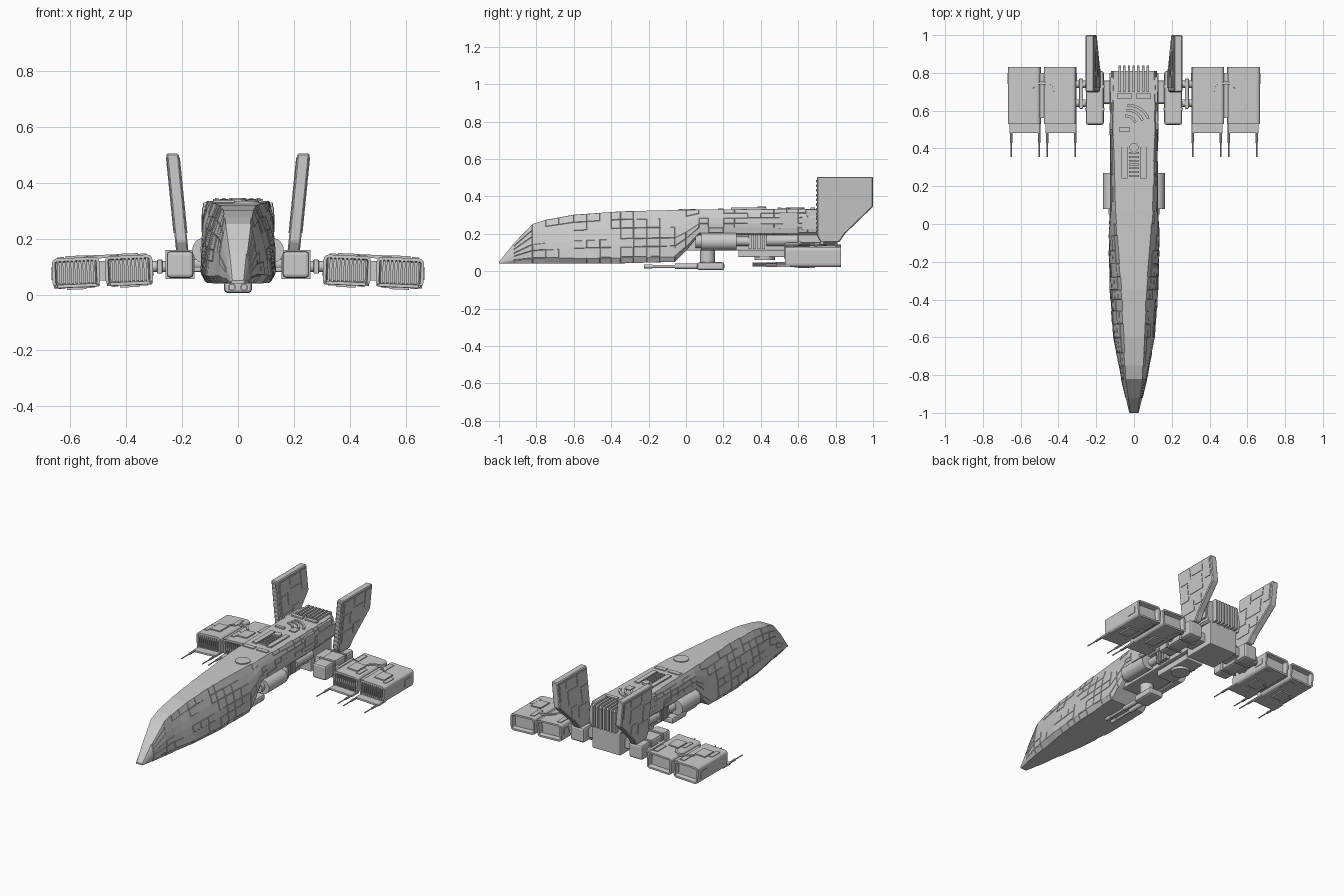
import bpy, bmesh, math, random
from mathutils import Vector, Matrix

if "Cube" in bpy.data.objects:
    bpy.data.objects.remove(bpy.data.objects["Cube"])

random.seed(4)
TILT = Matrix.Translation((.485, 0, .083)) @ Matrix.Rotation(math.radians(2.5), 4, 'Y') @ Matrix.Translation((-.485, 0, -.083))
SHEAR = Matrix(((1, 0, .1, -.016), (0, 1, 0, 0), (0, 0, 1, 0), (0, 0, 0, 1)))


def finish(name, bm, mirror=False, smooth=False, mat=None):
    if mat:
        bm.transform(mat)
    bmesh.ops.recalc_face_normals(bm, faces=bm.faces)
    me = bpy.data.meshes.new(name)
    bm.to_mesh(me)
    bm.free()
    if smooth:
        me.polygons.foreach_set('use_smooth', [True] * len(me.polygons))
        me.set_sharp_from_angle(angle=math.radians(35))
    ob = bpy.data.objects.new(name, me)
    bpy.context.collection.objects.link(ob)
    if mirror:
        ob.modifiers.new('mirror', 'MIRROR').use_mirror_merge = False
    return ob


def add_box(bm, x0, x1, y0, y1, z0, z1):
    m = Matrix.Translation(((x0 + x1) / 2, (y0 + y1) / 2, (z0 + z1) / 2)) @ Matrix.Diagonal((x1 - x0, y1 - y0, z1 - z0, 1))
    return bmesh.ops.create_cube(bm, size=1, matrix=m)['verts']


def boxes(name, dims, bevel=0, **kw):
    bm = bmesh.new()
    for d in dims:
        add_box(bm, *d)
    if bevel:
        bmesh.ops.bevel(bm, geom=bm.edges[:], offset=bevel, segments=2, profile=.5, affect='EDGES')
    return finish(name, bm, **kw)


def rods(name, items, n=20, **kw):
    """Cylinders given as (start, end, radius)."""
    bm = bmesh.new()
    for a, b, r in items:
        a, b = Vector(a), Vector(b)
        rot = (b - a).to_track_quat('Z', 'Y').to_matrix().to_4x4()
        bmesh.ops.create_cone(bm, cap_ends=True, segments=n, radius1=r, radius2=r, depth=(b - a).length,
                              matrix=Matrix.Translation((a + b) / 2) @ rot)
    return finish(name, bm, smooth=True, **kw)


def prism(name, yz, x0, x1, bevel=0, **kw):
    bm = bmesh.new()
    f = bm.faces.new([bm.verts.new((x0, y, z)) for y, z in yz])
    r = bmesh.ops.extrude_face_region(bm, geom=[f])
    bmesh.ops.translate(bm, vec=(x1 - x0, 0, 0), verts=[v for v in r['geom'] if isinstance(v, bmesh.types.BMVert)])
    if bevel:
        bmesh.ops.bevel(bm, geom=bm.edges[:], offset=bevel, segments=1, affect='EDGES')
    return finish(name, bm, **kw)


def arc(name, cx, cy, r, w, a0, a1, z0, z1, n=14, **kw):
    """Flat ring sector."""
    bm = bmesh.new()
    rows = []
    for i in range(n + 1):
        a = math.radians(a0 + (a1 - a0) * i / n)
        rows.append([bm.verts.new((cx + q * math.cos(a), cy + q * math.sin(a), z))
                     for q, z in ((r, z0), (r + w, z0), (r + w, z1), (r, z1))])
    for p, q in zip(rows, rows[1:]):
        for k in range(4):
            bm.faces.new((p[k], p[(k + 1) % 4], q[(k + 1) % 4], q[k]))
    bm.faces.new(rows[0])
    bm.faces.new(rows[-1])
    return finish(name, bm, **kw)


# Hull loft: y, bottom z, bottom half width, chine z, chine half width, top z, top half width
KEYS = [(-1, .04, .02, .043, .024, .05, .02), (-.92, .04, .035, .06, .044, .15, .03),
        (-.82, .04, .05, .07, .068, .252, .044), (-.75, .04, .06, .07, .08, .275, .047),
        (-.6, .04, .085, .07, .11, .302, .053), (-.35, .042, .11, .075, .127, .32, .065),
        (-.06, .05, .118, .08, .134, .327, .088), (.0, .11, .115, .13, .13, .328, .092),
        (.07, .195, .11, .205, .122, .33, .098), (.4, .195, .11, .205, .12, .332, .106),
        (.7, .195, .11, .205, .12, .334, .11), (.81, .195, .1, .205, .115, .334, .105)]


def section(y):
    for a, b in zip(KEYS, KEYS[1:]):
        if y <= b[0] + 1e-6:
            t = (y - a[0]) / (b[0] - a[0])
            return [p + (q - p) * t for p, q in zip(a, b)]


ys = sorted({k[0] for k in KEYS} | {-.68, -.53, -.46, -.4, -.28, -.21, -.14, .12, .2, .26, .33, .47, .54, .6, .65, .75})
bm = bmesh.new()
rings = []
for y in ys:
    _, zb, wb, zm, wm, zt, wt = section(y)
    half = [(wb, zb)] + [(wm + (wt - wm) * t + .1 * wm * math.sin(math.pi * t), zm + (zt - zm) * t)
                         for t in (0, .22, .4, .63, .82, 1)]
    rings.append([bm.verts.new((x, y, z)) for x, z in half + [(-x, z) for x, z in half[::-1]]])
for p, q in zip(rings, rings[1:]):
    for k in range(len(p)):
        j = (k + 1) % len(p)
        bm.faces.new((p[k], p[j], q[j], q[k]))
bm.faces.new(rings[0])
bm.faces.new(rings[-1])
bmesh.ops.recalc_face_normals(bm, faces=bm.faces)
# Raised armour plates on the flanks
plates = [f for f in bm.faces if abs(f.normal.x) > .5 and -.9 < f.calc_center_median().y < .8 and random.random() < .5]
bmesh.ops.inset_individual(bm, faces=plates, thickness=.003, depth=.0025)
finish('hull', bm)

# Recessed keel, belly machinery and rear cross beam
boxes('keel', [(-.085, .085, -.03, .76, .11, .2), (-.06, .06, .28, .55, .075, .12)], .006)
boxes('rear_beam', [(-.1, .1, .6, .81, .05, .2), (-.17, .17, .64, .76, .08, .14)], .006)
boxes('belly_clamps', [(.08, .112, .335 + i * .024, .35 + i * .024, .12, .2) for i in range(4)], mirror=True)
rods('side_tanks', [((.118, .08, .158), (.118, .27, .158), .046), ((.09, .43, .165), (.09, .6, .165), .03),
                    ((.095, .27, .16), (.095, .34, .16), .025), ((.1, .05, .16), (.1, .08, .16), .035)], 24, mirror=True)
rods('belly_disc', [((0, .42, .06), (0, .42, .08), .055)], 28)

# Top deck: frame with ladder, hatch, ducts
boxes('deck_frame', [(-.065, -.035, .24, .43, .325, .34), (.035, .065, .24, .43, .325, .34)] +
      [(-.026, .026, .25 + i * .02, .26 + i * .02, .325, .341) for i in range(7)])
rods('deck_hatches', [((.03, .005, .322), (.03, .005, .334), .045), ((0, .405, .325), (0, .405, .345), .024)], 28)
boxes('deck_plates', [(-.09, -.01, .17, .2, .325, .336), (.01, .085, .17, .2, .325, .336),
                      (-.09, -.01, .665, .69, .33, .342), (.01, .09, .665, .69, .33, .342),
                      (-.08, -.02, .49, .51, .325, .342), (.02, .06, .49, .54, .325, .339)])
for r in (.045, .075, .1):
    arc('deck_duct', -.055 + r * .3, .52, r, .014, 20, 95, .325, .342)

# Rear shoulder blocks and cooling ribs wrapping over the stern
boxes('shoulder_block', [(.1, .13, .62, .8, .22, .29), (.1, .128, .5, .6, .225, .315), (.1, .125, .64, .78, .295, .33)], .004, mirror=True)
for i in range(7):
    x = -.083 + i * .025
    prism('stern_rib', [(.7, .33), (.7, .346), (.83, .346), (.84, .335), (.84, .2), (.8, .2), (.8, .33)], x, x + .013)

# Ventral twin-gun turret
boxes('turret', [(-.05, .05, .06, .205, .006, .048)], .012)
rods('turret_guns', [((0, .115, .04), (0, .115, .115), .04)] +
     [i for s in (-1, 1) for i in (((s * .022, -.22, .026), (s * .022, .08, .026), .008),
                                   ((s * .022, -.06, .026), (s * .022, .08, .026), .014),
                                   ((s * .022, -.225, .026), (s * .022, -.18, .026), .011))], 16)

# Wing root blocks and struts
boxes('wing_root', [(.16, .255, .525, .81, .06, .155)], .012, mirror=True)
boxes('root_collar', [(.155, .26, .6, .615, .055, .16), (.155, .26, .72, .735, .055, .16)], mirror=True)
rods('struts', [((.25, .64, .1), (.32, .64, .1), .02), ((.25, .74, .1), (.32, .74, .1), .02),
                ((.11, .66, .11), (.17, .66, .11), .025)], mirror=True)
boxes('strut_sleeve', [(.27, .29, .61, .77, .075, .125)], .004, mirror=True)

# Tail fins
prism('tail_fin', [(.7, .505), (1, .505), (1, .345), (.85, .2), (.82, .155), (.72, .155), (.7, .19)],
      .178, .222, .005, mirror=True, mat=SHEAR)
boxes('fin_rungs', [(.187, .213, .695, .71, .2 + i * .025, .214 + i * .025) for i in range(12)], mirror=True, mat=SHEAR)
boxes('fin_plates', [(.175, .225, y, y + w, z, z + h) for y, w, z, h in
                     ((.72, .09, .41, .08), (.82, .1, .44, .05), (.93, .055, .38, .11), (.72, .06, .3, .1),
                      (.79, .12, .33, .09), (.72, .1, .22, .07), (.83, .06, .25, .06))], mirror=True, mat=SHEAR)

# Engine pods: rounded shells, open at both ends
for x0, x1 in ((.305, .475), (.495, .665)):
    bm = bmesh.new()
    add_box(bm, x0, x1, .53, .83, .03, .136)
    bmesh.ops.bevel(bm, geom=[e for e in bm.edges if abs(e.verts[0].co.y - e.verts[1].co.y) > .1],
                    offset=.018, segments=3, profile=.5, affect='EDGES')
    bmesh.ops.recalc_face_normals(bm, faces=bm.faces)
    ends = [f for f in bm.faces if abs(f.normal.y) > .9]
    bmesh.ops.inset_individual(bm, faces=ends, thickness=.011, depth=0)
    bmesh.ops.inset_individual(bm, faces=ends, thickness=.004, depth=-.03)
    finish('engine_pod', bm, mirror=True, mat=TILT)
    boxes('intake_grille', [(x0 + .016 + i * .0142, x0 + .024 + i * .0142, .532, .565, .038, .128) for i in range(10)],
          mirror=True, mat=TILT)
    boxes('intake_lip', [(x0 + .004, x1 - .004, .482, .56, .029, .042)], .003, mirror=True, mat=TILT)
    boxes('pod_plates', [(x0 + .05, x1 - .05, .6, .69, .022, .143), (x0 + .02, x0 + .05, .71, .8, .026, .14),
                         (x1 - .045, x1 - .02, .58, .66, .026, .14), (x0 - .003, x1 + .003, .74, .8, .06, .105)],
          mirror=True, mat=TILT)
    rods('pod_guns', [g for x in (x0 + .008, x1 - .013) for g in
                      (((x, .355, .036), (x, .56, .036), .0035), ((x, .43, .036), (x, .56, .036), .0065))],
         10, mirror=True, mat=TILT)
boxes('pod_spine', [(.47, .5, .56, .8, .05, .12)], mirror=True, mat=TILT)
arc('pod_arch', .485, .68, .06, .014, 20, 160, .13, .142, mirror=True, mat=TILT)
